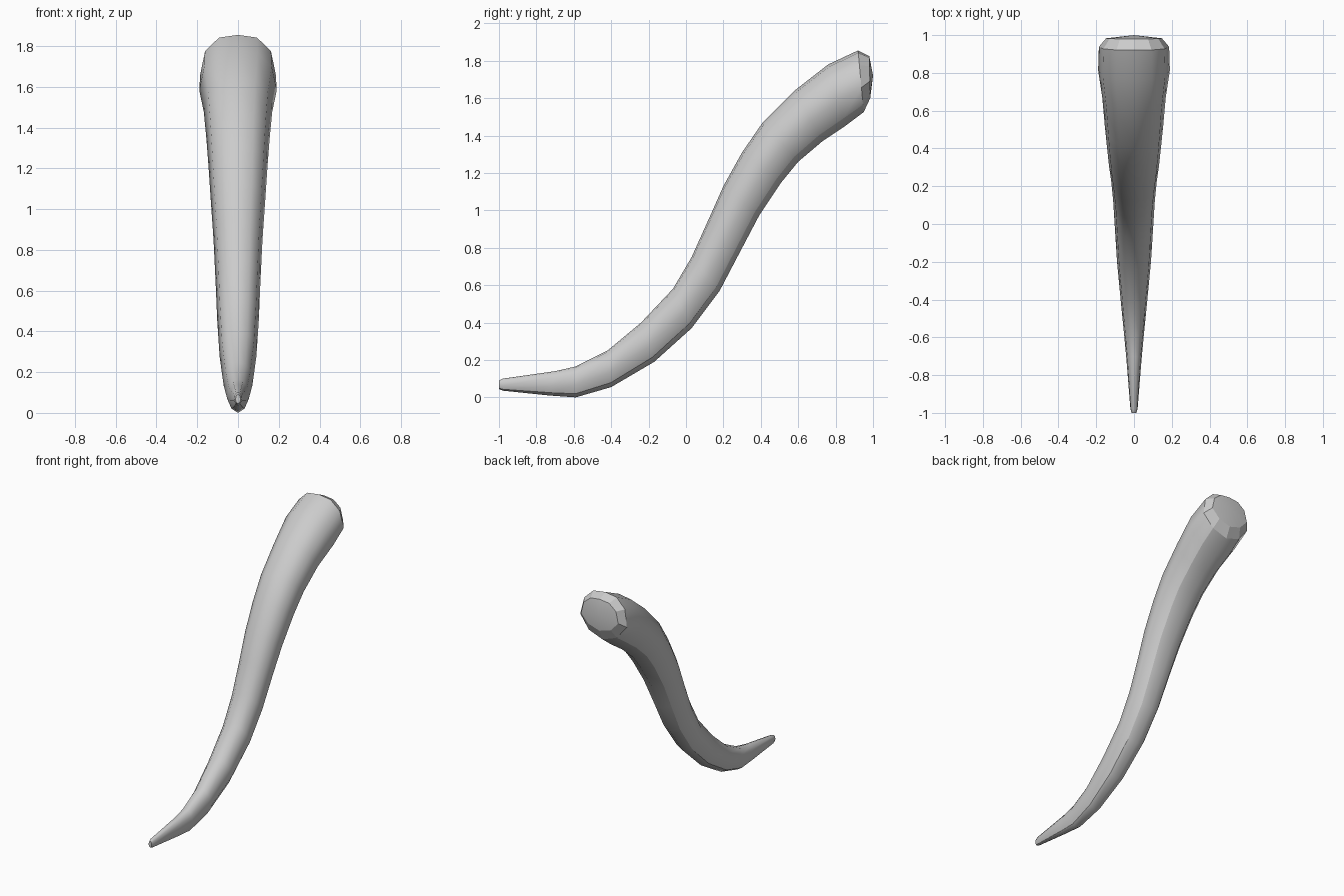
import bpy
import bmesh
from mathutils import Vector

cube = bpy.data.objects.get("Cube")
if cube:
    bpy.data.objects.remove(cube, do_unlink=True)

# Single horn material
horn_grey = bpy.data.materials.new("horn_grey")
horn_grey.use_nodes = True
colour = (0.6, 0.6, 0.6, 1)
horn_grey.diffuse_color = colour
horn_grey.node_tree.nodes["Principled BSDF"].inputs["Base Color"].default_value = colour

# Cross-section, half of it: (width fraction, height fraction), bottom to top
half = [(0, 0), (0.6, 0.12), (1, 0.4), (0.87, 0.76), (0.5, 0.96), (0, 1)]
section = half + [(-u, v) for u, v in half[-2:0:-1]]
n = len(section)

# Stations from tip to rim: upper y, upper z, lower y, lower z, half width
stations = [
    (-1.0, .09, -1.0, .045, .012), (-.98, .10, -.98, .036, .019),
    (-.70, .14, -.73, .01, .04), (-.59, .165, -.59, 0, .052),
    (-.42, .25, -.40, .055, .07), (-.24, .40, -.17, .19, .09),
    (-.07, .58, .03, .37, .102), (.03, .75, .18, .57, .11),
    (.12, .95, .29, .78, .12), (.20, 1.13, .39, .97, .133),
    (.30, 1.31, .51, 1.15, .145), (.41, 1.47, .60, 1.26, .155),
    (.58, 1.64, .73, 1.37, .168), (.76, 1.78, .85, 1.45, .19),
    (.92, 1.855, .95, 1.525, .186), (.98, 1.825, .985, 1.6, .148),
]
rim = len(stations) - 2

bm = bmesh.new()
rings = []
for uy, uz, ly, lz, w in stations:
    low, high = Vector((0, ly, lz)), Vector((0, uy, uz))
    rings.append([bm.verts.new(low.lerp(high, v) + Vector((w * u, 0, 0)))
                  for u, v in section])

# Skin between rings, blunt tip and slightly domed root
for a, b in zip(rings, rings[1:]):
    for i in range(n):
        j = (i + 1) % n
        bm.faces.new((a[i], a[j], b[j], b[i]))
bm.faces.new(rings[0])
centre = bm.verts.new((0, 1.0, 1.72))
for i in range(n):
    bm.faces.new((rings[-1][i], rings[-1][(i + 1) % n], centre))
bmesh.ops.recalc_face_normals(bm, faces=bm.faces)
for face in bm.faces:
    face.smooth = True

# Sharp creases: underside corners, tip, root rim and root bevel
for a, b in zip(rings, rings[1:]):
    for i in (1, n - 1):
        bm.edges.get((a[i], b[i])).smooth = False
for ring in (rings[0], rings[rim], rings[-1]):
    for i in range(n):
        bm.edges.get((ring[i], ring[(i + 1) % n])).smooth = False
for i in range(n):
    bm.edges.get((rings[rim][i], rings[-1][i])).smooth = False

mesh = bpy.data.meshes.new("curved_horn")
bm.to_mesh(mesh)
bm.free()
mesh.materials.append(horn_grey)
horn = bpy.data.objects.new("curved_horn", mesh)
bpy.context.collection.objects.link(horn)
